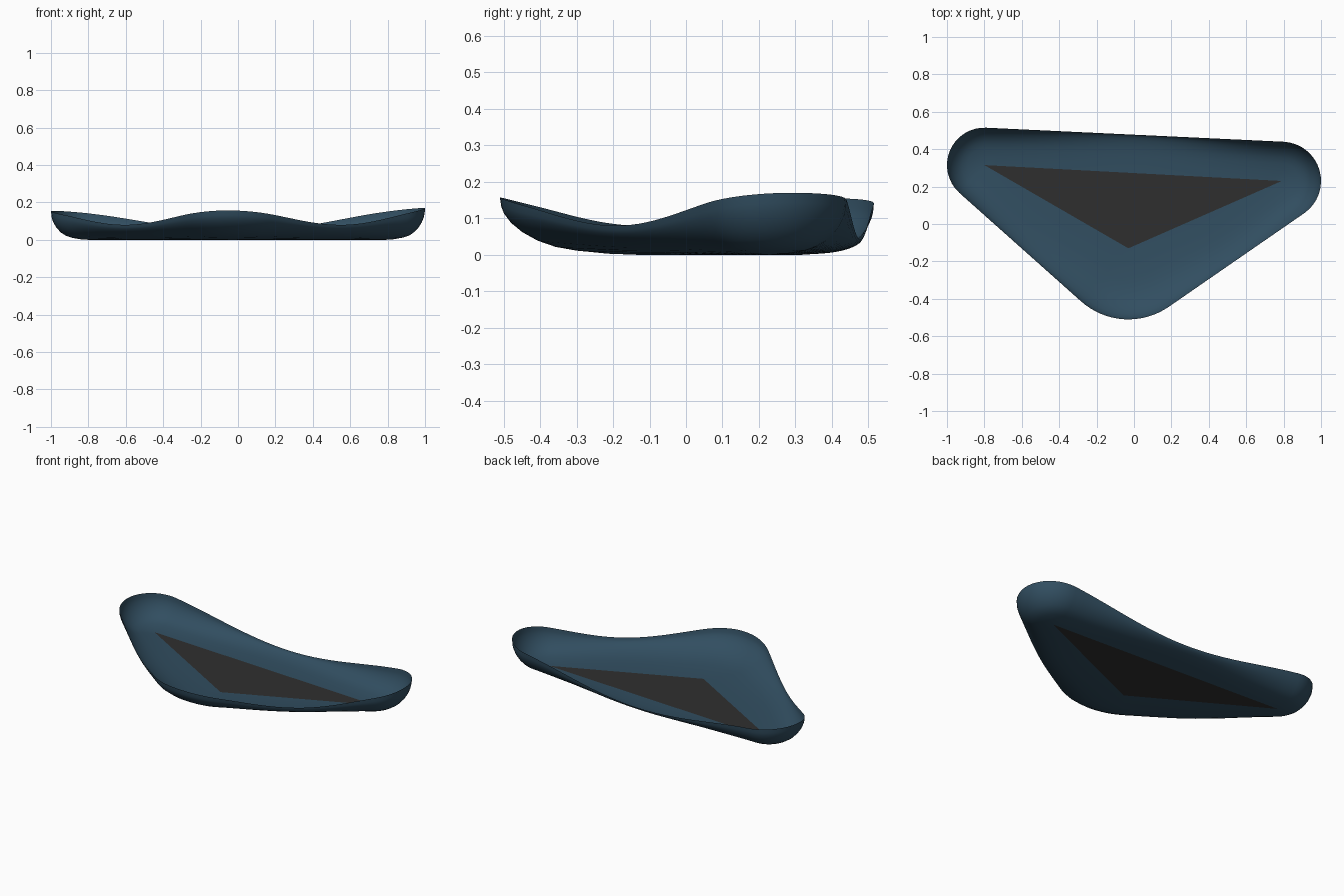
import bpy, bmesh
from math import pi, cos, sin, acos, atan2
from mathutils import Vector

cube = bpy.data.objects.get("Cube")
if cube:
    bpy.data.objects.remove(cube)


def material(name, color):
    m = bpy.data.materials.new(name)
    m.use_nodes = True
    m.diffuse_color = color
    m.node_tree.nodes["Principled BSDF"].inputs["Base Color"].default_value = color
    return m


# Floor corners (counter-clockwise): position, rounding radius, rim height
CORNERS = [
    (Vector((-0.80, 0.315)), 0.20, 0.155),
    (Vector((-0.03, -0.13)), 0.38, 0.157),
    (Vector((0.79, 0.23)), 0.21, 0.17),
]
DIPS = [0.08, 0.08, 0.042]       # rim height halfway along each side
# Wall section: share of the way outward, share of the rim height
SECTION = [(0, 0), (0.22, 0.02), (0.45, 0.075), (0.6, 0.14), (0.73, 0.25),
           (0.84, 0.40), (0.92, 0.56), (0.97, 0.72), (0.99, 0.84), (1, 1)]
ARC, EDGE = 16, 24


def side_normal(i):
    """Angle of the outward normal of the tangent joining two corner circles."""
    p, rp, _ = CORNERS[i]
    q, rq, _ = CORNERS[(i + 1) % 3]
    d = q - p
    return atan2(d.y, d.x) - acos((rp - rq) / d.length)


# Paired inner (floor) and outer (rim) outline points, starting at a corner tip
inner, outer, tips = [], [], []
for i, (p, r, _) in enumerate(CORNERS):
    start, end = side_normal(i - 1), side_normal(i)
    sweep = (end - start) % (2 * pi)
    tips.append(len(inner) + ARC // 2)
    for k in range(ARC + 1):
        a = start + sweep * k / ARC
        inner.append(p.copy())
        outer.append(p + Vector((cos(a), sin(a))) * r)
    q, rq, _ = CORNERS[(i + 1) % 3]
    n = Vector((cos(end), sin(end)))
    for k in range(1, EDGE):
        t = k / EDGE
        inner.append(p.lerp(q, t))
        outer.append((p + n * r).lerp(q + n * rq, t))
count = len(inner)

# Rim height waves from each corner tip down to the side's dip and up again
heights = [0.0] * count
for i in range(3):
    a, b = tips[i], tips[(i + 1) % 3]
    ids = [(a + k) % count for k in range((b - a) % count + 1)]
    length = [0.0]
    for j, k in zip(ids, ids[1:]):
        length.append(length[-1] + (outer[k] - outer[j]).length)
    for j, s in zip(ids, length):
        u = s / length[-1]
        top = CORNERS[i][2] if u < 0.5 else CORNERS[(i + 1) % 3][2]
        heights[j] = DIPS[i] + (top - DIPS[i]) * cos(pi * u) ** 2


def finish(bm, name, mat):
    bmesh.ops.remove_doubles(bm, verts=bm.verts, dist=0.0001)
    mesh = bpy.data.meshes.new(name)
    bm.to_mesh(mesh)
    bm.free()
    mesh.materials.append(mat)
    ob = bpy.data.objects.new(name, mesh)
    bpy.context.collection.objects.link(ob)
    return ob


# Curved wall swept around the floor
bm = bmesh.new()
rings = []
for f, h in SECTION:
    rings.append([bm.verts.new((*inner[k].lerp(outer[k], f), heights[k] * h))
                  for k in range(count)])
for low, high in zip(rings, rings[1:]):
    for k in range(count):
        j = (k + 1) % count
        bm.faces.new((low[j], low[k], high[k], high[j]))
wall = finish(bm, "dish_wall", material("slate blue", (0.031, 0.076, 0.118, 1)))
for poly in wall.data.polygons:
    poly.use_smooth = True

# Flat triangular floor
bm = bmesh.new()
bm.faces.new([bm.verts.new((p.x, p.y, 0)) for p, _, _ in CORNERS])
finish(bm, "dish_floor", material("charcoal", (0.028, 0.028, 0.028, 1)))
